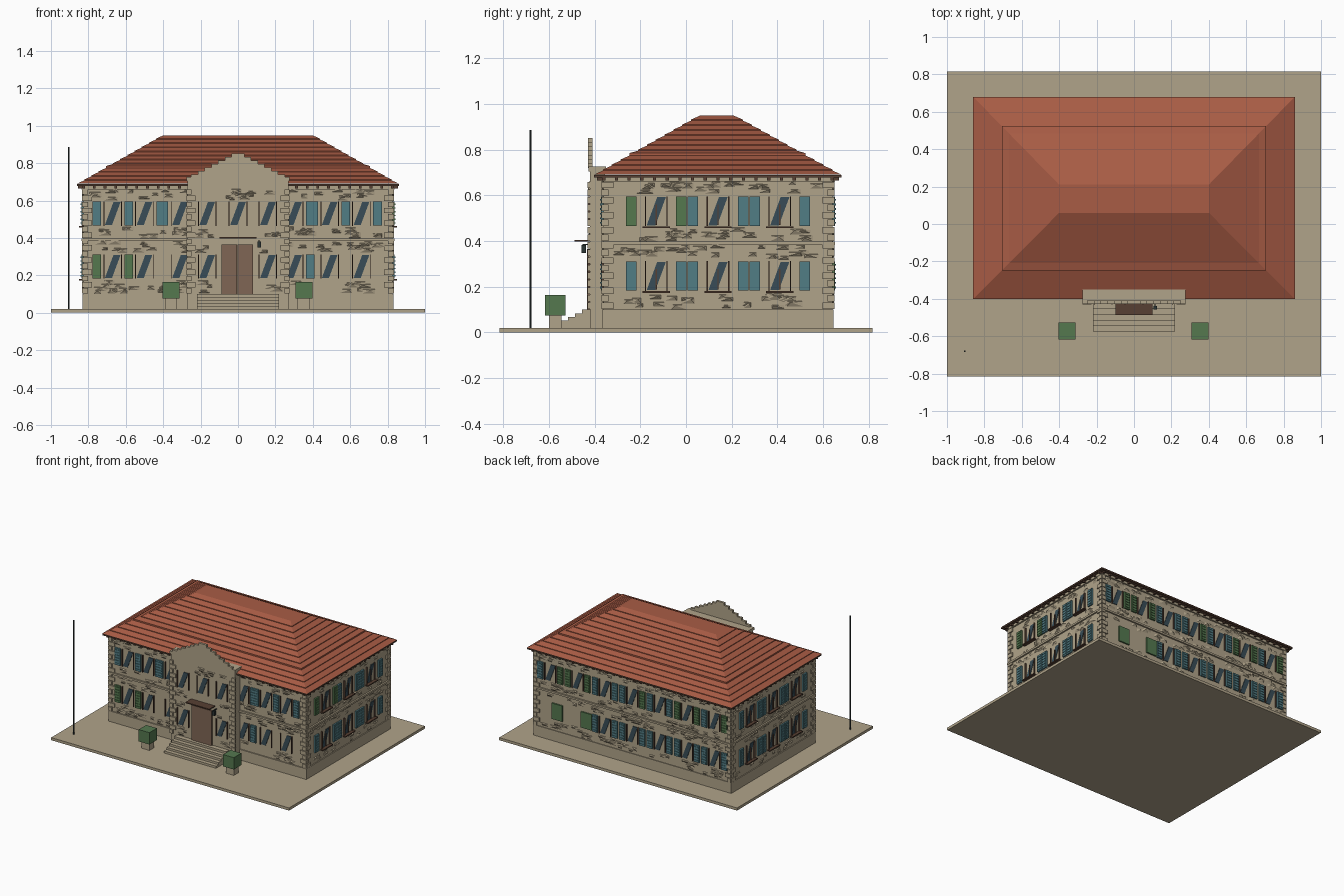
import bpy, bmesh, random
from math import pi
from mathutils import Matrix, Vector

if "Cube" in bpy.data.objects:
    bpy.data.objects.remove(bpy.data.objects["Cube"])
random.seed(4)


def material(name, r, g, b):
    m = bpy.data.materials.new(name)
    m.use_nodes = True
    c = [((v + 0.055) / 1.055) ** 2.4 for v in (r, g, b)] + [1]
    m.diffuse_color = c
    m.node_tree.nodes["Principled BSDF"].inputs["Base Color"].default_value = c
    return m


MATS = {
    "stone": material("warm stone", .69, .64, .54),
    "roof": material("terracotta roof", .66, .36, .27),
    "teal": material("teal shutter", .32, .49, .52),
    "green": material("green paint", .33, .47, .31),
    "glass": material("dark glass", .22, .30, .34),
    "door": material("door wood", .50, .40, .33),
    "wood": material("dark wood", .34, .25, .20),
    "metal": material("dark metal", .17, .21, .21),
}
PARTS = {}
I = Matrix.Identity(4)


def part(name, mat):
    return PARTS.setdefault(name, (bmesh.new(), mat))[0]


def box(name, mat, center, size, frame=I):
    m = frame @ Matrix.Translation(center) @ Matrix.Diagonal((*size, 1))
    bmesh.ops.create_cube(part(name, mat), size=1, matrix=m)


def span(name, mat, x, y, z, frame=I):
    lo_hi = (x, y, z)
    box(name, mat, [(a + b) / 2 for a, b in lo_hi], [b - a for a, b in lo_hi], frame)


def prism(name, mat, outline, y0, y1, frame=I):
    # Extrude an outline in the x-z plane from y0 to y1
    bm = part(name, mat)
    a, b = [[bm.verts.new(frame @ Vector((x, y, z))) for x, z in outline] for y in (y0, y1)]
    bm.faces.new(a)
    bm.faces.new(b[::-1])
    for i in range(len(a)):
        j = (i + 1) % len(a)
        bm.faces.new((a[j], a[i], b[i], b[j]))


def wall(x, y, angle):
    # Wall frame: x runs along the wall, -y points outward
    return Matrix.Translation((x, y, 0)) @ Matrix.Rotation(angle, 4, "Z")


W, FRONT, BACK, MID = .825, -.36, .64, .14
FACES = {
    "front": wall(0, FRONT, 0),
    "right": wall(W, MID, pi / 2),
    "back": wall(0, BACK, pi),
    "left": wall(-W, MID, -pi / 2),
    "porch": wall(0, -.42, 0),
}
HALF = {"front": W, "back": W, "right": .5, "left": .5, "porch": .27}
UPPER, LOWER = .53, .247

# Ground, plinth, main block and projecting entrance bay
span("ground_slab", "stone", (-1, 1), (-.815, .815), (0, .02))
span("plinth", "stone", (-.832, .832), (-.368, .645), (.02, .10))
span("main_walls", "stone", (-W, W), (FRONT, BACK), (.10, .68))
span("entrance_bay", "stone", (-.27, .27), (-.42, -.355), (.02, .72))
span("bay_cornice", "stone", (-.275, .275), (-.427, -.35), (.705, .725))

# Stepped pediment
for i in range(7):
    w = .25 - i * .036
    span("stepped_pediment", "stone", (-w, w), (-.428, -.41), (.72 + i * .0185, .7395 + i * .0185))


def shutter(u, v, color, frame):
    name = color + "_shutters"
    box(name, color, (u, -.006, v), (.046, .012, .128), frame)
    for k in range(6):
        box(name, color, (u, -.013, v - .05 + k * .02), (.034, .006, .007), frame)


def window(face, u, v, shutters="--", gap=.086, sill=False):
    f = FACES[face]
    h = .062
    prism("window_panes", "glass", [(u - .042, v - h), (u - .004, v - h), (u + .042, v + h), (u + .004, v + h)],
          -.004, .002, f)
    for s, code in zip((-1, 1), shutters):
        box("window_frames", "wood", (u + s * .047, -.005, v), (.005, .01, .13), f)
        if code != "-":
            shutter(u + s * gap, v, {"T": "teal", "G": "green"}[code], f)
    if sill:
        box("window_sills", "wood", (u, -.012, v - .07), (.12, .024, .008), f)
        box("window_frames", "wood", (u, -.006, v - .015), (.006, .008, .09), f)


# Front windows
for u, up, low in ((-.67, "TT", "GG"), (-.50, "-T", "--"), (-.31, "T-", "--"),
                   (.30, "-T", "-T"), (.49, "TT", "--"), (.66, "-T", "--")):
    window("front", u, UPPER, up)
    window("front", u, LOWER, low)
for u in (-.165, 0, .16):
    window("porch", u, UPPER)
    if u:
        window("porch", u, LOWER)

# Side windows
for face in ("right", "left"):
    for i in range(3):
        first = i == 0 and face == "right"
        window(face, -.27 + i * .27, UPPER, "GG" if first else "TT", .11, True)
        window(face, -.27 + i * .27, LOWER, "TT", .11, True)

# Back windows, two of them closed off with green hatches
for i, pair in enumerate(("TG", "GG", "TT", "TG", "TT", "GG", "TG")):
    u = -.69 + i * .23
    window("back", u, UPPER, pair, .083)
    if i > 1:
        window("back", u, LOWER, "TT", .083)
for u in (-.63, -.385):
    box("back_hatches", "green", (u, -.005, LOWER), (.09, .012, .12), FACES["back"])

# Belt course and cornice band around the walls
for face, f in FACES.items():
    if face != "porch":
        box("belt_course", "stone", (0, -.004, .39), (2 * HALF[face] + .01, .016, .014), f)
        box("cornice_band", "stone", (0, -.004, .67), (2 * HALF[face] + .01, .016, .02), f)

# Corner quoins, alternating long and short
for face, f in FACES.items():
    for k in range(17):
        w = .05 if (k % 2) ^ (face in ("right", "left")) else .028
        for s in (-1, 1):
            box("quoins", "stone", (s * (HALF[face] - w / 2 + .006), -.003, .117 + k * .033), (w, .014, .028), f)

# Rough stones: low faceted wedges in the bands between the windows
stones = part("rough_stones", "stone")
for face, f in FACES.items():
    for low, high in ((.11, .165), (.325, .378), (.405, .45), (.61, .655)):
        for k in range(int(HALF[face] * 50)):
            u = random.uniform(-HALF[face] + .06, HALF[face] - .06)
            z = random.uniform(low, high)
            if face == "porch" and abs(u) < .13 and z < .45:
                continue
            w, h = random.uniform(.015, .035), random.uniform(.007, .012)
            base = [stones.verts.new(f @ Vector((u + a * w, 0, z + b * h)))
                    for a, b in ((-1, -1), (1, -1), (1, 1), (-1, 1))]
            tip = stones.verts.new(f @ Vector((u + random.uniform(-w, w) * .7, -.009, z + h * .5)))
            for i in range(4):
                stones.faces.new((base[i], base[(i + 1) % 4], tip))

# Eaves board with rafter tails
span("eaves_board", "wood", (-.86, .86), (-.402, .68), (.678, .688))
for face in ("front", "back", "left", "right"):
    n = int(HALF[face] * 36)
    for k in range(n + 1):
        u = (2 * k / n - 1) * HALF[face]
        if face != "front" or abs(u) > .29:
            box("rafter_tails", "wood", (u, -.015, .672), (.014, .03, .014), FACES[face])

# Hipped roof in overlapping courses with a flat top
roof = part("tiled_roof", "roof")
COURSES = 12


def roof_ring(t, lift):
    x, y0, y1 = .86 - .46 * t, -.402 + .462 * t, .68 - .47 * t
    z = .686 + .262 * t + lift
    return [roof.verts.new(p) for p in ((-x, y0, z), (x, y0, z), (x, y1, z), (-x, y1, z))]


rings = []
for i in range(COURSES):
    lip = .011 if i == 4 else .005
    rings += [roof_ring(i / COURSES, lip), roof_ring((i + 1) / COURSES, 0)]
for a, b in zip(rings, rings[1:]):
    for i in range(4):
        j = (i + 1) % 4
        roof.faces.new((a[i], a[j], b[j], b[i]))
roof.faces.new(rings[-1])
roof.faces.new(rings[0][::-1])

# Entrance: door leaves, canopy, lamp and steps
for s in (-1, 1):
    box("door_leaves", "door", (s * .0425 - .004, -.425, .232), (.083, .014, .265))
span("door_canopy", "wood", (-.10, .10), (-.487, -.415), (.397, .405))
box("lamp_bracket", "metal", (.113, -.435, .385), (.006, .035, .006))
box("lamp", "metal", (.113, -.448, .365), (.02, .02, .034))
for i in range(5):
    span("entrance_steps", "stone", (-.218, .218), (-.455 - i * .03, -.41), (.02, .10 - i * .016))

# Planters with clipped hedges
for x in (-.358, .352):
    box("planter_bases", "stone", (x, -.572, .05), (.066, .054, .064))
    box("hedges", "green", (x, -.572, .12), (.09, .09, .09))

# Flagpole
bmesh.ops.create_cone(part("flagpole", "metal"), cap_ends=True, segments=8, radius1=.005, radius2=.005,
                      depth=.865, matrix=Matrix.Translation((-.905, -.68, .4525)))

# Turn the collected parts into objects
for name, (bm, mat) in PARTS.items():
    if name != "rough_stones":
        bmesh.ops.recalc_face_normals(bm, faces=bm.faces)
    mesh = bpy.data.meshes.new(name)
    bm.to_mesh(mesh)
    bm.free()
    mesh.materials.append(MATS[mat])
    bpy.context.collection.objects.link(bpy.data.objects.new(name, mesh))
